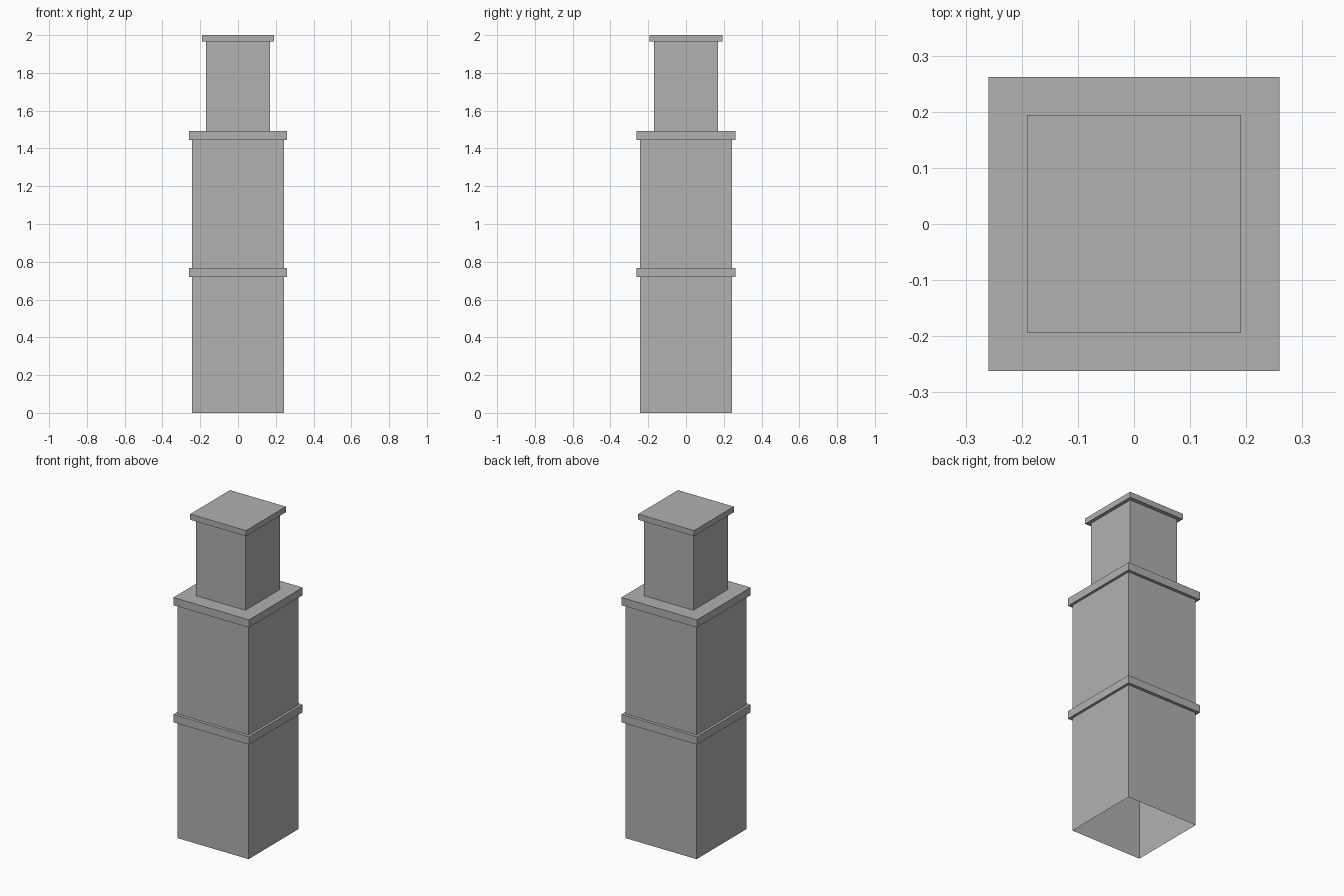
import bpy
import bmesh

cube = bpy.data.objects.get("Cube")
if cube:
    bpy.data.objects.remove(cube, do_unlink=True)

# Single flat grey
grey = bpy.data.materials.new("plain grey")
grey.use_nodes = True
colour = (0.44, 0.44, 0.44, 1)
grey.diffuse_color = colour
grey.node_tree.nodes["Principled BSDF"].inputs["Base Color"].default_value = colour

# Half sizes (x, y) of the square sections
SHAFT = (0.243, 0.243)
COLLAR = (0.259, 0.262)
NECK = (0.17, 0.17)
CAP = (0.191, 0.194)
CORNERS = ((-1, -1), (1, -1), (1, 1), (-1, 1))


def square_shell(name, profile, close_top=False):
    """Skin a stack of rectangular sections, given as (half size, height)."""
    bm = bmesh.new()
    loops = [[bm.verts.new((sx * size[0], sy * size[1], z)) for sx, sy in CORNERS]
             for size, z in profile]
    for low, high in zip(loops, loops[1:]):
        for i in range(4):
            j = (i + 1) % 4
            bm.faces.new((low[i], low[j], high[j], high[i]))
    if close_top:
        bm.faces.new(loops[-1])
    mesh = bpy.data.meshes.new(name)
    bm.to_mesh(mesh)
    bm.free()
    mesh.materials.append(grey)
    obj = bpy.data.objects.new(name, mesh)
    bpy.context.collection.objects.link(obj)
    return obj


def collar(name, below, section, above, bottom, top, close_top=False):
    """Projecting band with a flat ledge above and below."""
    profile = [(below, bottom), (section, bottom), (section, top)]
    if not close_top:
        profile.append((above, top))
    return square_shell(name, profile, close_top)


# Hollow shaft, open at the foot, with two projecting bands
square_shell("lower_shaft", [(SHAFT, 0), (SHAFT, 0.72)])
collar("middle_collar", SHAFT, COLLAR, SHAFT, 0.72, 0.768)
square_shell("upper_shaft", [(SHAFT, 0.768), (SHAFT, 1.444)])
collar("shoulder_collar", SHAFT, COLLAR, NECK, 1.444, 1.492)

# Narrow neck and its closed cap
square_shell("neck", [(NECK, 1.492), (NECK, 1.965)])
collar("top_cap", NECK, CAP, None, 1.965, 2.0, close_top=True)
